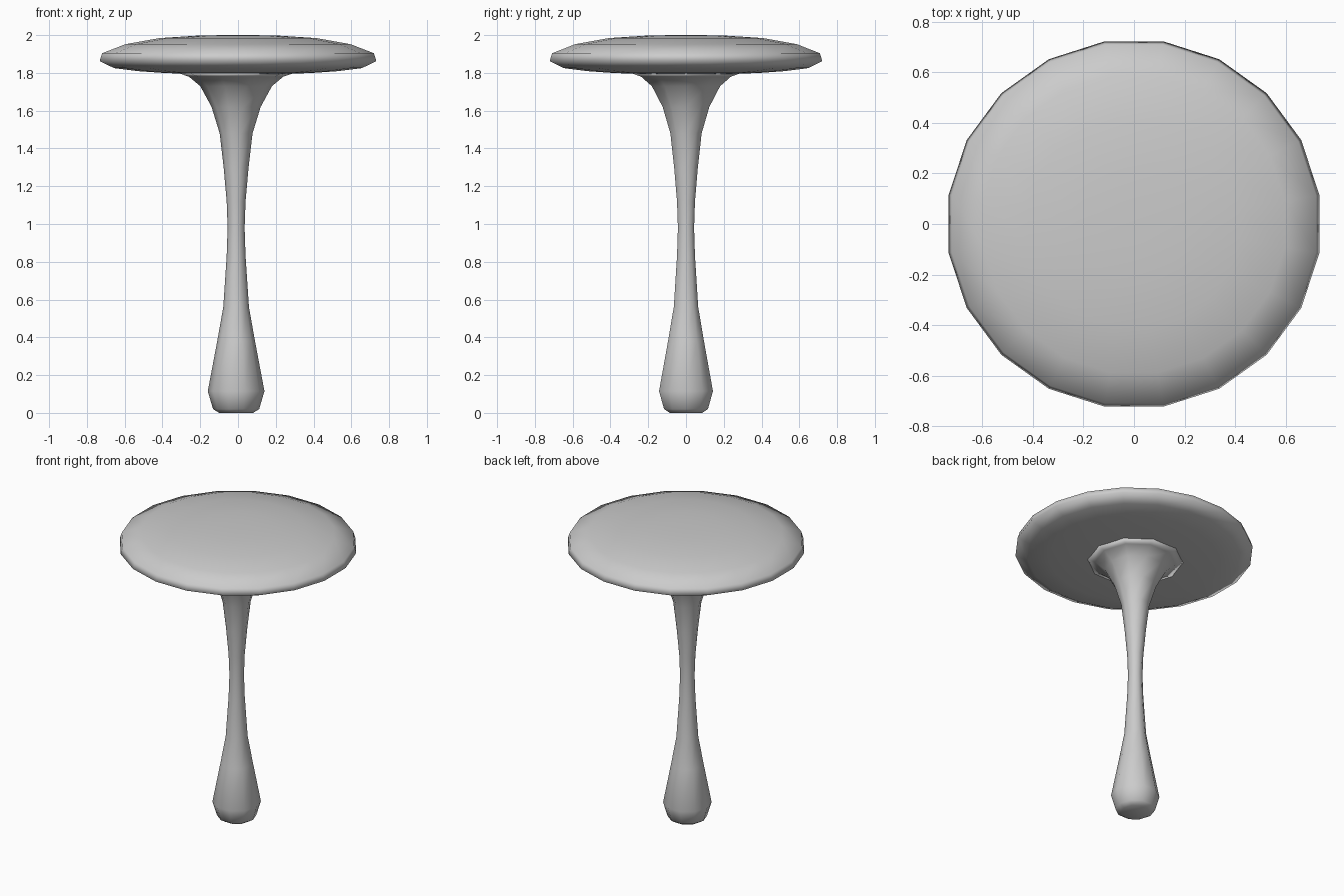
import bpy, bmesh
from math import sin, cos, pi, radians

if "Cube" in bpy.data.objects:
    bpy.data.objects.remove(bpy.data.objects["Cube"])


def lathe(name, profile, sides, offset=0.0, centre=(0.0, 0.0)):
    """Revolve (radius, z) points around z and close both ends."""
    bm = bmesh.new()
    rings = []
    for r, z in profile:
        rings.append([bm.verts.new((centre[0] + r * cos(offset + 2 * pi * i / sides),
                                    centre[1] + r * sin(offset + 2 * pi * i / sides), z))
                      for i in range(sides)])
    for a, b in zip(rings, rings[1:]):
        for i in range(sides):
            j = (i + 1) % sides
            bm.faces.new((a[i], a[j], b[j], b[i]))
    bm.faces.new(rings[0][::-1])
    bm.faces.new(rings[-1])
    for f in bm.faces:
        f.smooth = True
    mesh = bpy.data.meshes.new(name)
    bm.to_mesh(mesh)
    bm.free()
    obj = bpy.data.objects.new(name, mesh)
    bpy.context.collection.objects.link(obj)
    return obj


# Stem: bulbous foot, thin waist, flared top
lathe("stem", [(0.09, 0.0), (0.122, 0.02), (0.15, 0.115), (0.10, 0.38),
               (0.068, 0.56), (0.05, 0.83), (0.045, 0.98), (0.05, 1.12),
               (0.066, 1.30), (0.087, 1.48), (0.13, 1.62), (0.19, 1.73),
               (0.25, 1.78), (0.30, 1.797)], 10, centre=(-0.01, 0.0))

# Cap: broad, gently domed disc with a rounded rim
cap = lathe("cap", [(0.20, 1.792), (0.40, 1.80), (0.53, 1.809), (0.66, 1.825),
                    (0.738, 1.862), (0.725, 1.904), (0.60, 1.952),
                    (0.42, 1.984), (0.22, 1.997), (0.08, 2.0)], 20, radians(9))
cap.scale = (1.005, 0.99, 1.0)
